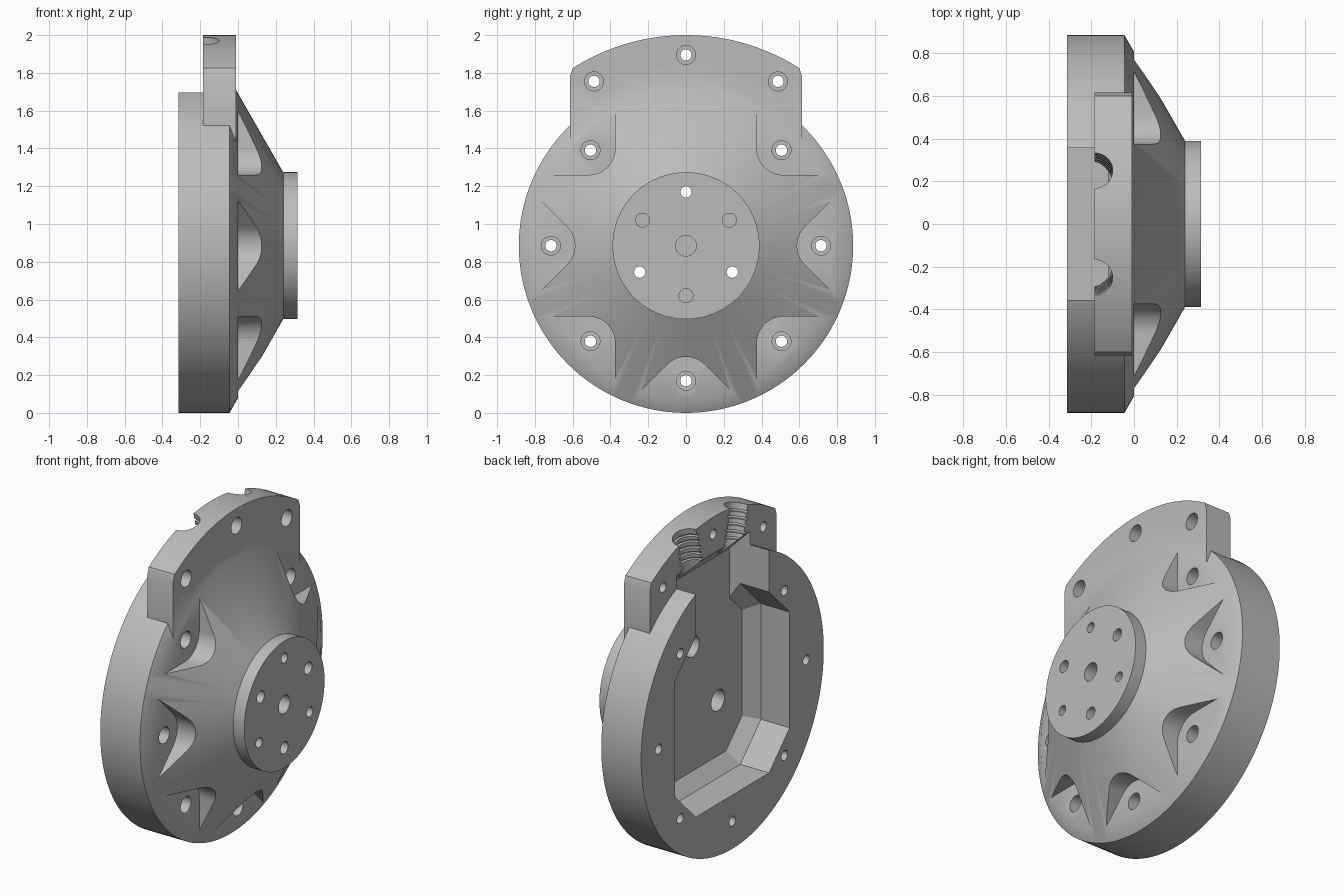
import bpy
import bmesh
from math import sin, cos, pi, radians, asin
from mathutils import Matrix, Vector

if "Cube" in bpy.data.objects:
    bpy.data.objects.remove(bpy.data.objects["Cube"])

AXIS_Z = 0.885            # height of the main axis, which runs along x
RIM = 0.885
FLANGE_R = 1.115
BACK, FLOOR, FLANGE_BACK = -0.315, -0.045, -0.185
CENTRE = Matrix.Translation((0, 0, AXIS_Z))

grey = bpy.data.materials.new("plain_grey")
grey.use_nodes = True
grey.diffuse_color = (0.5, 0.5, 0.5, 1)
grey.node_tree.nodes["Principled BSDF"].inputs["Base Color"].default_value = (0.5, 0.5, 0.5, 1)


def loft(rings, matrix=None):
    """Closed solid through rings of equal point count."""
    return [[Vector(p) for p in ring] for ring in rings], CENTRE @ (matrix or Matrix())


def lathe(profile, y=0, z=0, sides=32, matrix=None):
    """Turned solid along x from (x, radius) pairs."""
    return loft([[(x, y + r * cos(2 * pi * i / sides), z + r * sin(2 * pi * i / sides))
                  for i in range(sides)] for x, r in profile], matrix)


def prism(outline, x0, x1, matrix=None):
    return loft([[(x, y, z) for y, z in outline] for x in (x0, x1)], matrix)


def make(name, solids):
    bm = bmesh.new()
    for rings, matrix in solids:
        loops = [[bm.verts.new(matrix @ p) for p in ring] for ring in rings]
        n = len(loops[0])
        for a, b in zip(loops, loops[1:]):
            for i in range(n):
                bm.faces.new((a[i], a[(i + 1) % n], b[(i + 1) % n], b[i]))
        bm.faces.new(loops[0][::-1])
        bm.faces.new(loops[-1])
    bmesh.ops.recalc_face_normals(bm, faces=bm.faces)
    mesh = bpy.data.meshes.new(name)
    bm.to_mesh(mesh)
    bm.free()
    mesh.materials.append(grey)
    obj = bpy.data.objects.new(name, mesh)
    bpy.context.collection.objects.link(obj)
    return obj


def combine(target, operation, solids):
    """Apply a boolean with a temporary helper made of separate solids."""
    helper = make("helper", solids)
    helper.hide_render = True
    mod = target.modifiers.new("combine", 'BOOLEAN')
    mod.operation, mod.solver, mod.object = operation, 'EXACT', helper
    bpy.context.view_layer.update()
    graph = bpy.context.evaluated_depsgraph_get()
    mesh = bpy.data.meshes.new_from_object(target.evaluated_get(graph))
    target.modifiers.clear()
    target.data = mesh
    bpy.data.objects.remove(helper)


# Round body, cone and hub disc
body = make("flanged_housing", [lathe(
    [(BACK, RIM), (FLOOR, RIM), (0.24, 0.388), (0.24, 0.389), (0.315, 0.389)], sides=128)])

# Upper mounting flange with a concentric arc on top
half = asin(0.6 / FLANGE_R)
arc = [(FLANGE_R * sin(half * t / 20), FLANGE_R * cos(half * t / 20)) for t in range(20, -21, -1)]
flange = [(-0.615, 0.5), (0.615, 0.5), (0.615, 0.895)] + arc + [(-0.615, 0.895)]
combine(body, 'UNION', [prism(flange, FLANGE_BACK, -0.01)])


# Eight-sided cavity in the back with a sloped foot
def octagon(x, a, b):
    return [(x, y, z) for y, z in ((a, -b), (a, b), (b, a), (-b, a),
                                   (-a, b), (-a, -b), (-b, -a), (b, -a))]


combine(body, 'DIFFERENCE', [loft([octagon(-0.4, 0.555, 0.355), octagon(-0.12, 0.555, 0.355),
                                   octagon(FLOOR, 0.48, 0.324)])])

# Channel from the cavity out through the top of the rim, ramped under the flange
channel = [(-0.4, 0.3), (FLOOR, 0.3), (FLOOR, 0.75),
           (FLANGE_BACK, 0.89), (FLANGE_BACK, 0.96), (-0.4, 0.96)]
combine(body, 'DIFFERENCE', [loft([[(x, y, z) for x, z in channel] for y in (-0.355, 0.355)])])

# Rounded wedge pockets around the cone
FILLET, APEX = 0.14, 0.53
mid = APEX + FILLET * 2 ** 0.5
wedge = [(1.0, APEX - 1.0), (1.0, 1.0 - APEX)]
wedge += [(mid + FILLET * cos(radians(a)), FILLET * sin(radians(a))) for a in range(135, 226, 9)]
turns = [Matrix.Rotation(radians(45 * k), 4, 'X') for k in range(8) if k != 2]
for turn in turns:
    combine(body, 'DIFFERENCE', [prism(wedge, 0, 0.4, turn)])

# Counterbored bolt holes in the pockets and the flange
combine(body, 'DIFFERENCE', [lathe([(0.2, 0.05), (-0.13, 0.05), (-0.13, 0.03), (-0.4, 0.03)],
                                   y=0.715, matrix=turn) for turn in turns])
combine(body, 'DIFFERENCE', [lathe([(0.1, 0.05), (-0.1, 0.05), (-0.1, 0.03), (-0.3, 0.03)], y, z)
                             for y, z in ((0, 1.01), (0.487, 0.87), (-0.487, 0.87))])

# Hub holes: three through with wide back bores, the others blind
through = ((0, 0.285), (0.245, -0.14), (-0.245, -0.14))
blind = ((0.23, 0.135), (-0.23, 0.135), (0, -0.265))
combine(body, 'DIFFERENCE',
        [lathe([(0.4, 0.03), (0.16, 0.03), (0.16, 0.065), (-0.1, 0.065)], y, z) for y, z in through]
        + [lathe([(0.4, 0.037), (0.15, 0.037)], y, z) for y, z in blind]
        + [lathe([(0.4, 0.055), (0.1, 0.055)])])

# Two ribbed half-round notches running radially through the flange
ribs = [(0.75, 0.085)]
for k in range(5):
    start = 0.9 + 0.04 * k
    ribs += [(start, 0.085), (start, 0.1), (start + 0.015, 0.1), (start + 0.015, 0.085)]
ribs.append((1.2, 0.085))
for side in (-1, 1):
    aim = (Matrix.Translation((FLANGE_BACK, 0, 0)) @ Matrix.Rotation(radians(13 * side), 4, 'X')
           @ Matrix.Rotation(-pi / 2, 4, 'Y'))
    combine(body, 'DIFFERENCE', [lathe(ribs, matrix=aim)])

# Smooth curved walls, keep edges sharp
body.data.materials.clear()
body.data.materials.append(grey)
bpy.ops.object.select_all(action='DESELECT')
body.select_set(True)
bpy.context.view_layer.objects.active = body
bpy.ops.object.shade_smooth_by_angle(angle=radians(30))
